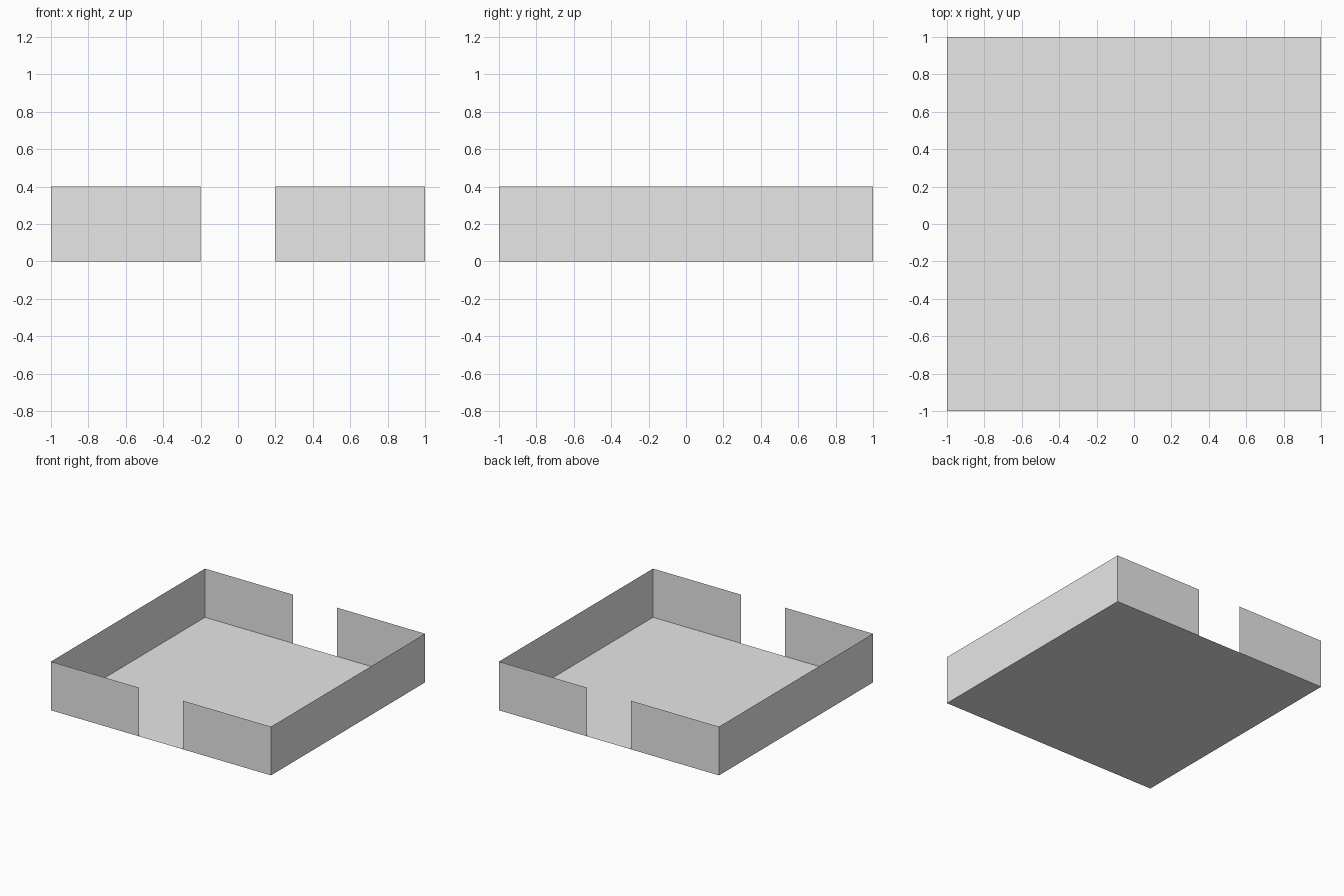
import bpy
from mathutils import Vector

if "Cube" in bpy.data.objects:
    bpy.data.objects.remove(bpy.data.objects["Cube"])

SIZE = 1.0     # half of the square's side
HEIGHT = 0.4   # wall height
GAP = 0.2      # half of the doorway width

grey = bpy.data.materials.new("light_grey")
grey.diffuse_color = (0.8, 0.8, 0.8, 1)
grey.use_nodes = True
grey.node_tree.nodes["Principled BSDF"].inputs["Base Color"].default_value = grey.diffuse_color


def sheet(name, corners):
    """Single thin flat panel."""
    mesh = bpy.data.meshes.new(name)
    mesh.from_pydata([Vector(c) for c in corners], [], [range(len(corners))])
    mesh.materials.append(grey)
    obj = bpy.data.objects.new(name, mesh)
    bpy.context.collection.objects.link(obj)
    return obj


def wall(name, start, end):
    """Upright panel standing on the line from start to end."""
    return sheet(name, [(*start, 0), (*end, 0), (*end, HEIGHT), (*start, HEIGHT)])


# Floor
sheet("floor", [(-SIZE, -SIZE, 0), (SIZE, -SIZE, 0), (SIZE, SIZE, 0), (-SIZE, SIZE, 0)])

# Full side walls
wall("right_wall", (SIZE, -SIZE), (SIZE, SIZE))
wall("left_wall", (-SIZE, SIZE), (-SIZE, -SIZE))

# Front and back walls, each split by a doorway
for side, s in (("front", 1), ("back", -1)):
    wall(side + "_wall_a", (-SIZE * s, -SIZE * s), (-GAP * s, -SIZE * s))
    wall(side + "_wall_b", (GAP * s, -SIZE * s), (SIZE * s, -SIZE * s))
